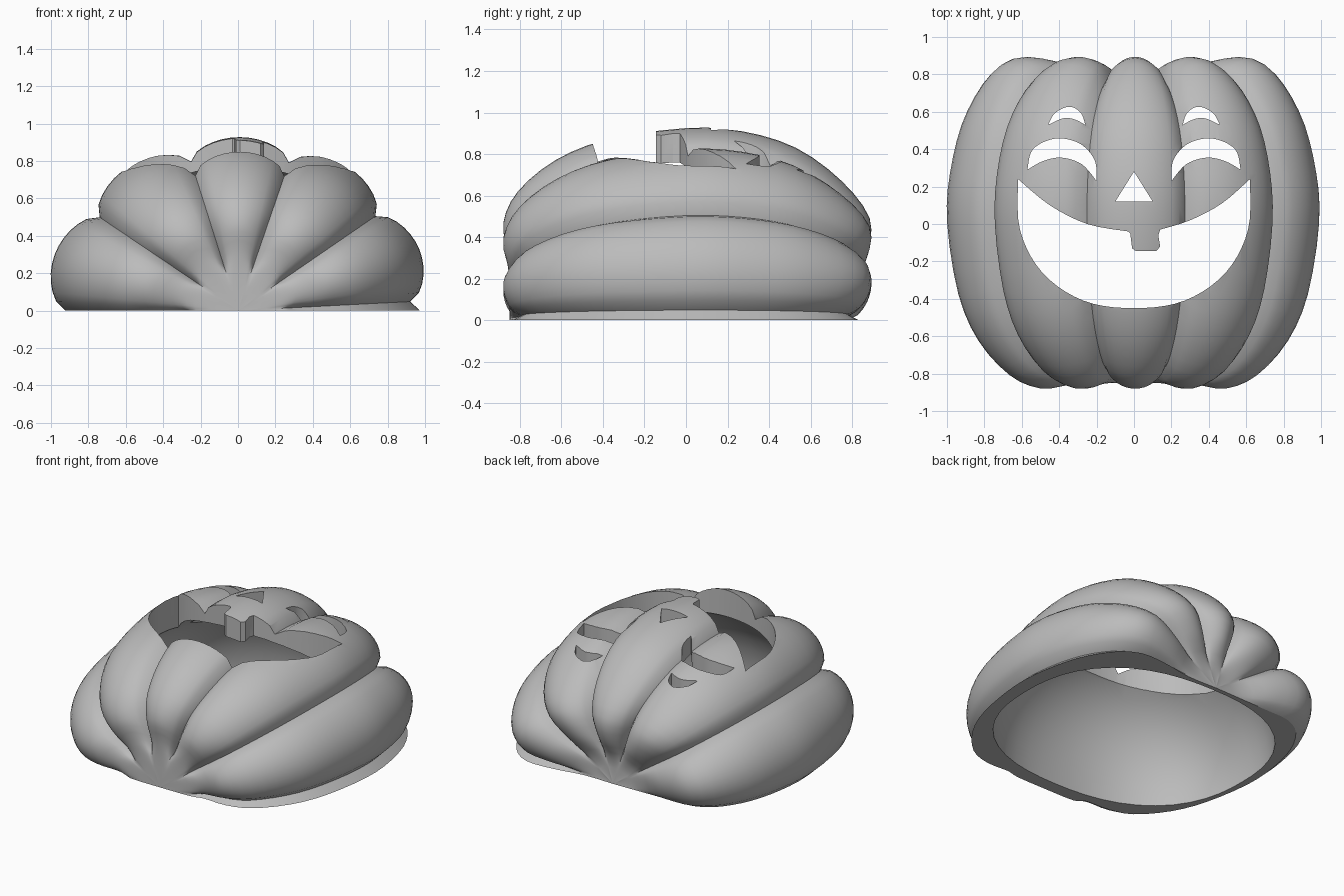
import bpy, bmesh, math
from mathutils import Vector, Matrix

cube = bpy.data.objects.get("Cube")
if cube:
    bpy.data.objects.remove(cube, do_unlink=True)

grey = bpy.data.materials.new("plain grey")
grey.use_nodes = True
COLOUR = (0.5, 0.5, 0.5, 1)
grey.diffuse_color = COLOUR
grey.node_tree.nodes["Principled BSDF"].inputs["Base Color"].default_value = COLOUR


def make_object(name, bm):
    bmesh.ops.recalc_face_normals(bm, faces=bm.faces)
    mesh = bpy.data.meshes.new(name)
    bm.to_mesh(mesh)
    bm.free()
    obj = bpy.data.objects.new(name, mesh)
    bpy.context.collection.objects.link(obj)
    mesh.materials.append(grey)
    return obj


def spline(points, steps):
    """Catmull-Rom curve through a few points."""
    pts = [Vector(p) for p in points]
    n = len(pts)
    out = []
    for i in range(n - 1):
        a, b, c, d = pts[max(i - 1, 0)], pts[i], pts[i + 1], pts[min(i + 2, n - 1)]
        for k in range(steps):
            t = k / steps
            out.append(0.5 * (2 * b + (c - a) * t + (2 * a - 5 * b + 4 * c - d) * t ** 2
                              + (3 * b - a - 3 * c + d) * t ** 3))
    return out + [pts[-1]]


def carve(target, cutter):
    mod = target.modifiers.new("carve", "BOOLEAN")
    mod.operation = "DIFFERENCE"
    mod.solver = "EXACT"
    mod.object = cutter
    bpy.ops.object.select_all(action="DESELECT")
    bpy.context.view_layer.objects.active = target
    target.select_set(True)
    bpy.ops.object.modifier_apply(modifier=mod.name)
    bpy.data.objects.remove(cutter, do_unlink=True)


# Rib crest and groove profiles: (radius, y) from the front scar to the back scar
crest = [(0, -.85), (.21, -.85), (.33, -.86), (.47, -.88), (.62, -.81), (.77, -.63), (.87, -.38),
         (.925, 0), (.91, .27), (.83, .53), (.67, .75), (.49, .885), (.33, .87), (.17, .79), (0, .79)]
groove = [(0, -.85), (.2, -.845), (.26, -.8), (.41, -.79), (.55, -.74), (.69, -.56), (.775, -.33),
          (.825, 0), (.81, .27), (.74, .5), (.61, .68), (.47, .77), (.32, .78), (.17, .785), (0, .79)]
crest, groove = spline(crest, 3), spline(groove, 3)

# Groove directions around the y axis, in degrees, with a rib between each pair
GROOVES, PER_RIB = [-33, 3, 34.5, 71, 107.5, 146, 180, 216, 252, 290, 327], 12
rings = []
for start, end in zip(GROOVES, GROOVES[1:]):
    for i in range(PER_RIB):
        t = i / PER_RIB
        rings.append((math.radians(start + (end - start) * t), math.sin(math.pi * t) ** 0.58))

# Whole gourd around the y axis, a little wider at the sides
bm = bmesh.new()
columns = []
front_pole = bm.verts.new((0, crest[0].y, 0))
back_pole = bm.verts.new((0, crest[-1].y, 0))
for angle, bulge in rings:
    column = []
    for c, g in zip(crest[1:-1], groove[1:-1]):
        r, y = g.lerp(c, bulge)
        r *= 1 + (0.115 + 0.45 * max(0, y) ** 4) * math.cos(angle) ** 2
        column.append(bm.verts.new((r * math.cos(angle), y, r * math.sin(angle))))
    columns.append(column)
for a, b in zip(columns, columns[1:] + columns[:1]):
    bm.faces.new((front_pole, a[0], b[0]))
    bm.faces.new((back_pole, b[-1], a[-1]))
    for j in range(len(a) - 1):
        bm.faces.new((a[j], a[j + 1], b[j + 1], b[j]))
shell = make_object("gourd_shell", bm)

# Hollow inside: a rounded barrel
bm = bmesh.new()
bmesh.ops.create_uvsphere(bm, u_segments=48, v_segments=25, radius=1)
for v in bm.verts:
    x, y, z = v.co
    fuller = (math.hypot(x, z) ** 2.4 + abs(y) ** 2.4) ** (-1 / 2.4)
    v.co = (x * fuller * .875, y * fuller * .76, z * fuller * .77)
carve(shell, make_object("hollow_cutter", bm))

# Lower half cut away
bm = bmesh.new()
bmesh.ops.create_cube(bm, size=3, matrix=Matrix.Translation((0, 0, -1.5)))
carve(shell, make_object("lower_half_cutter", bm))


def prism(name, outline):
    """Upright cutter with the given outline."""
    bm = bmesh.new()
    face = bm.faces.new([bm.verts.new((p[0], p[1], .3)) for p in outline])
    top = bmesh.ops.extrude_face_region(bm, geom=[face])["geom"]
    for v in top:
        if isinstance(v, bmesh.types.BMVert):
            v.co.z = 1.3
    return make_object(name, bm)


def crescent(upper, lower):
    """Closed outline from two curves that share their end points."""
    return spline(upper, 5)[:-1] + spline(lower, 5)[:-1]


def mirrored(outline):
    return [(-p[0], p[1]) for p in outline]


# Carved face: grin with one tooth, nose, eyes and brows
grin = spline([(-.62, .24), (-.61, -.03), (-.49, -.26), (-.27, -.41), (0, -.45),
               (.27, -.41), (.49, -.26), (.61, -.03), (.62, .24)], 5)[:-1]
grin += spline([(.62, .24), (.47, .11), (.3, .02), (.14, -.03)], 4)
grin += [(.13, -.06), (.14, -.12), (.12, -.145), (.01, -.145), (-.01, -.13), (-.02, -.05)]
grin += spline([(-.03, -.04), (-.25, 0), (-.45, .1), (-.62, .24)], 4)[:-1]
nose = [(0, .28), (-.1, .12), (.1, .12)]
eye = crescent([(-.57, .29), (-.54, .4), (-.42, .457), (-.29, .43), (-.21, .34), (-.2, .23)],
               [(-.2, .23), (-.28, .32), (-.39, .355), (-.49, .335), (-.57, .29)])
brow = crescent([(-.46, .53), (-.42, .595), (-.345, .627), (-.285, .595), (-.26, .53)],
                [(-.26, .53), (-.32, .56), (-.38, .565), (-.46, .53)])
for name, outline in [("grin", grin), ("nose", nose), ("right_eye", eye), ("right_brow", brow),
                      ("left_eye", mirrored(eye)), ("left_brow", mirrored(brow))]:
    carve(shell, prism(name + "_cutter", outline))

bpy.ops.object.shade_smooth_by_angle(angle=math.radians(32))
